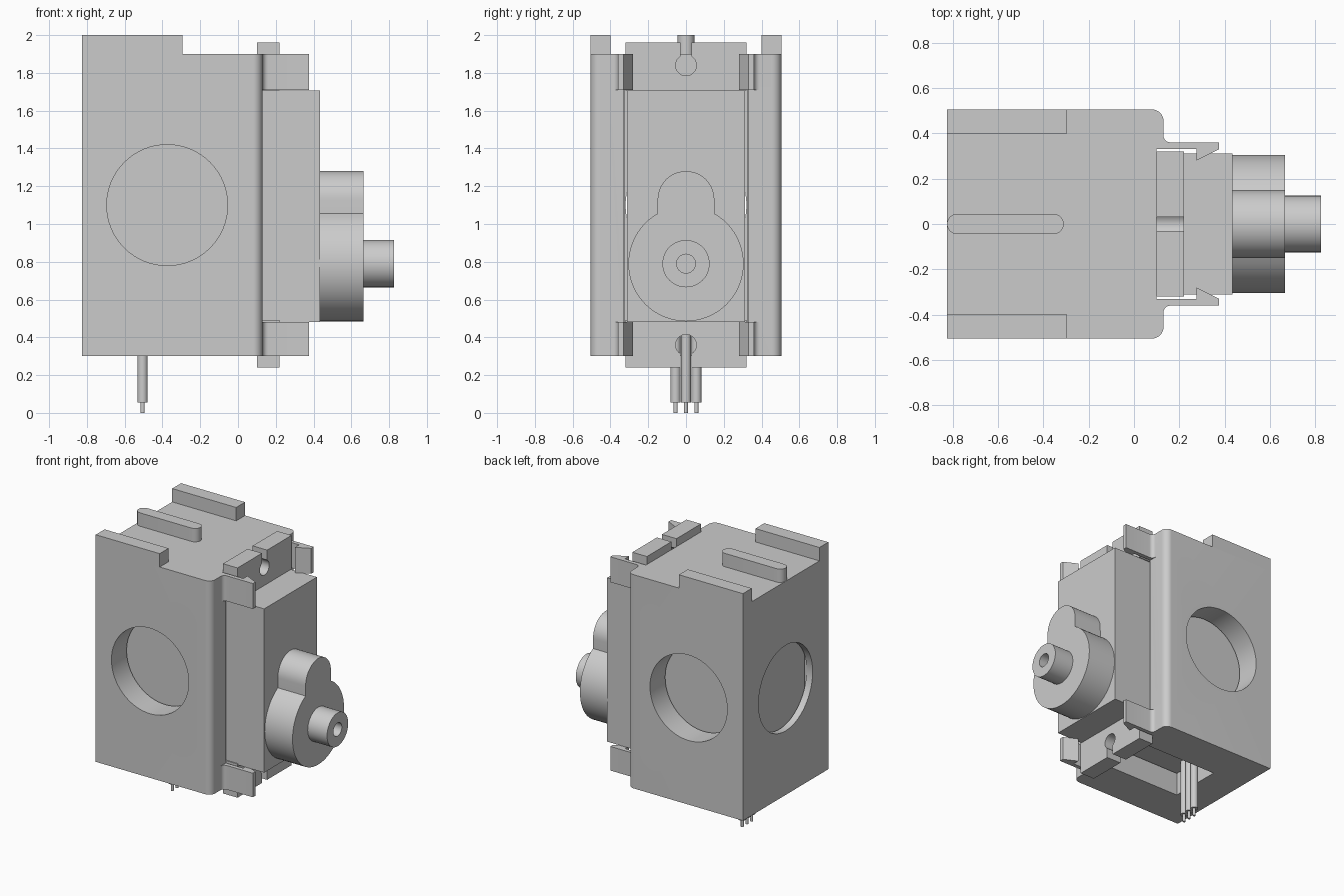
import bpy, bmesh
from math import cos, sin, radians, pi
from mathutils import Vector

cube = bpy.data.objects.get("Cube")
if cube:
    bpy.data.objects.remove(cube, do_unlink=True)

grey = bpy.data.materials.new("plain grey")
grey.use_nodes = True
GREY = (0.6, 0.6, 0.6, 1)
grey.diffuse_color = GREY
grey.node_tree.nodes["Principled BSDF"].inputs["Base Color"].default_value = GREY


def arc(cx, cy, r, start, end, n=12):
    return [(cx + r * cos(radians(start + (end - start) * i / n)),
             cy + r * sin(radians(start + (end - start) * i / n))) for i in range(n + 1)]


def circle(cx, cy, r, n=64):
    return arc(cx, cy, r, 0, 360, n)[:-1]


def rect(a0, a1, b0, b1):
    return [(a0, b0), (a1, b0), (a1, b1), (a0, b1)]


def prism(name, profile, axis, lo, hi):
    """Extrude a flat profile along x (y, z points), y (x, z) or z (x, y)."""
    place = {"x": lambda a, b: (lo, a, b),
             "y": lambda a, b: (a, lo, b),
             "z": lambda a, b: (a, b, lo)}[axis]
    step = Vector([hi - lo if k == axis else 0 for k in "xyz"])
    bm = bmesh.new()
    base = bm.faces.new([bm.verts.new(place(a, b)) for a, b in profile])
    top = bmesh.ops.extrude_face_region(bm, geom=[base])["geom"]
    bmesh.ops.translate(bm, vec=step, verts=[g for g in top if isinstance(g, bmesh.types.BMVert)])
    bmesh.ops.recalc_face_normals(bm, faces=bm.faces)
    mesh = bpy.data.meshes.new(name)
    bm.to_mesh(mesh)
    bm.free()
    mesh.materials.append(grey)
    obj = bpy.data.objects.new(name, mesh)
    bpy.context.collection.objects.link(obj)
    return obj


def cut(obj, cutters):
    """Subtract the cutters, bake the result and remove them."""
    for c in cutters:
        mod = obj.modifiers.new("cut", "BOOLEAN")
        mod.operation = "DIFFERENCE"
        mod.solver = "EXACT"
        mod.object = c
    graph = bpy.context.evaluated_depsgraph_get()
    mesh = bpy.data.meshes.new_from_object(obj.evaluated_get(graph))
    obj.modifiers.clear()
    obj.data = mesh
    for c in cutters:
        bpy.data.objects.remove(c, do_unlink=True)


# Housing: rounded block with hooked clip arms, mirrored across y
half = [(-0.825, -0.505)] + arc(0.08, -0.455, 0.05, -90, 0)
half += arc(0.16, -0.39, 0.03, 180, 90, 6)
half += [(0.375, -0.36), (0.375, -0.33), (0.275, -0.28), (0.275, -0.33), (0.1, -0.33)]
housing = prism("housing", half + [(x, -y) for x, y in reversed(half)], "z", 0.3, 1.9)
cut(housing, [
    prism("arm_gap", rect(0.13, 0.5, -0.6, 0.6), "z", 0.48, 1.71),
    prism("cavity", rect(-0.775, 0.2, -0.325, 0.325), "z", 0.475, 1.715),
    prism("cable_channel", rect(-0.56, 0.15, -0.2, 0.2), "z", 0.2, 0.6),
    prism("side_window", circle(-0.375, 1.1, 0.32), "y", -0.7, 0.7),
    prism("rear_window", circle(0, 1.1, 0.32), "x", -0.95, -0.7),
])

# Raised rails on the housing top
for side, name in ((-1, "front_rail"), (1, "back_rail")):
    y0, y1 = sorted((side * 0.4, side * 0.505))
    prism(name, rect(-0.825, -0.295, y0, y1), "z", 1.9, 2.0)
prism("middle_rail", arc(-0.78, 0, 0.045, 90, 270) + arc(-0.355, 0, 0.045, -90, 90),
      "z", 1.9, 2.0)

# Motor body
prism("motor_body", rect(-0.765, 0.435, -0.312, 0.312), "z", 0.482, 1.708)

# Mounting tabs with keyhole slots, top and bottom
tab = [(-0.32, 1.708), (0.32, 1.708), (0.32, 1.96), (0.03, 1.96)]
tab += arc(0, 1.84, 0.055, 57, -237, 24) + [(-0.03, 1.96), (-0.32, 1.96)]
prism("top_tab", tab, "x", 0.1, 0.22)
prism("bottom_tab", [(y, 2.19 - z + 0.01) for y, z in tab], "x", 0.1, 0.22)

# Gear cover: large disc merged with a small rounded bump
cover = arc(0, 0.79, 0.305, 119.5, 420.5, 54) + arc(0, 1.13, 0.15, 0, 180, 24)
prism("gear_cover", cover, "x", 0.435, 0.665)

# Output shaft with a screw hole
shaft = prism("output_shaft", circle(0, 0.79, 0.125, 48), "x", 0.665, 0.825)
cut(shaft, [prism("screw_hole", circle(0, 0.79, 0.05, 32), "x", 0.69, 0.9)])

# Three cables with bare wire ends
for i, y in enumerate((-0.055, 0, 0.055)):
    prism(f"cable_{i + 1}", circle(-0.505, y, 0.027, 24), "z", 0.055, 0.482)
    prism(f"wire_end_{i + 1}", circle(-0.505, y, 0.011, 16), "z", 0, 0.055)

# Smooth curved walls, keep sharp edges
bpy.ops.object.select_all(action="DESELECT")
for obj in bpy.context.collection.objects:
    if obj.type == "MESH":
        obj.select_set(True)
        bpy.context.view_layer.objects.active = obj
bpy.ops.object.shade_smooth_by_angle(angle=radians(30))
